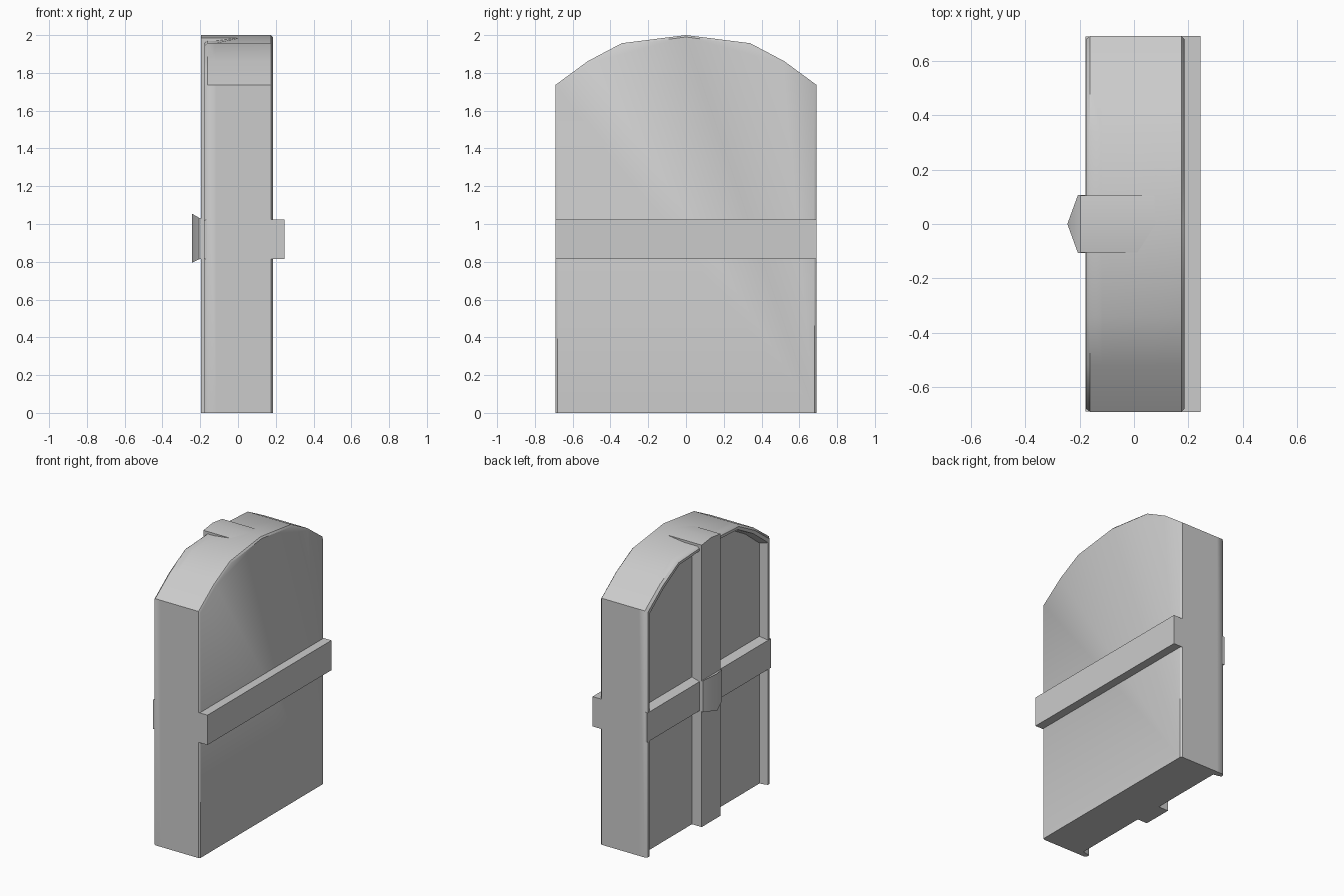
import bpy, bmesh

if "Cube" in bpy.data.objects:
    bpy.data.objects.remove(bpy.data.objects["Cube"])

HALF = 0.69


def arch(inset=0.0, drop=0.0):
    """Open arch outline (y, z) from bottom -y corner over the top to bottom +y."""
    k = 1 - inset / HALF
    left = [(-HALF, 0), (-HALF, 1.737), (-0.52, 1.862), (-0.34, 1.957)]
    left = [(y * k, z - inset if z else 0) for y, z in left]
    return left + [(0, 2.0 - inset - drop)] + [(-y, z) for y, z in reversed(left)]


def frame(outer, inner, drop):
    """Arch band with an open foot."""
    return arch(outer, drop) + arch(inner, drop)[::-1]


def loft(name, sections, angle=0.75):
    """Skin (x, yz-outline) sections along x and cap both ends."""
    bm = bmesh.new()
    rings = [[bm.verts.new((x, y, z)) for y, z in pts] for x, pts in sections]
    n = len(rings[0])
    for a, b in zip(rings, rings[1:]):
        for i in range(n):
            j = (i + 1) % n
            bm.faces.new((a[i], a[j], b[j], b[i]))
    bm.faces.new(rings[0][::-1])
    bm.faces.new(rings[-1])
    bmesh.ops.recalc_face_normals(bm, faces=bm.faces)
    me = bpy.data.meshes.new(name)
    bm.to_mesh(me)
    bm.free()
    ob = bpy.data.objects.new(name, me)
    bpy.context.collection.objects.link(ob)
    bpy.context.view_layer.objects.active = ob
    ob.select_set(True)
    bpy.ops.object.shade_smooth_by_angle(angle=angle)
    ob.select_set(False)
    return ob


def rect(y, z0, z1):
    return [(-y, z0), (y, z0), (y, z1), (-y, z1)]


# Main slab, with softened edge on the flat face
loft("slab", [(-0.12, arch(0, 0.025)), (0.08, arch()),
              (0.175, arch()), (0.185, arch(0.01))])

# Raised rim around the recessed panels
loft("panel_rim", [(-0.115, frame(0, 0.045, 0.025)), (-0.162, frame(0, 0.035, 0.025)),
                   (-0.177, frame(0.012, 0.03, 0.025))])

# Central pillar, running over the roof
pillar = [(-0.105, 0), (0.105, 0), (0.105, 1.986), (0, 2.0), (-0.105, 1.986)]
loft("pillar", [(-0.196, pillar), (0.1, pillar)])

# Waist bands on both faces
loft("flat_side_band", [(0.17, rect(HALF, 0.815, 1.025)), (0.245, rect(HALF, 0.815, 1.025))])
loft("panel_side_band", [(-0.11, rect(HALF - 0.002, 0.815, 1.04)),
                         (-0.179, rect(HALF - 0.002, 0.815, 1.02))])

# Pointed boss at the crossing, flaring toward its ridge
bm_sections = [(-0.145, rect(0.107, 0.83, 1.015)), (-0.206, rect(0.107, 0.813, 1.033)),
               (-0.244, rect(0.002, 0.795, 1.055))]
loft("boss", bm_sections)
